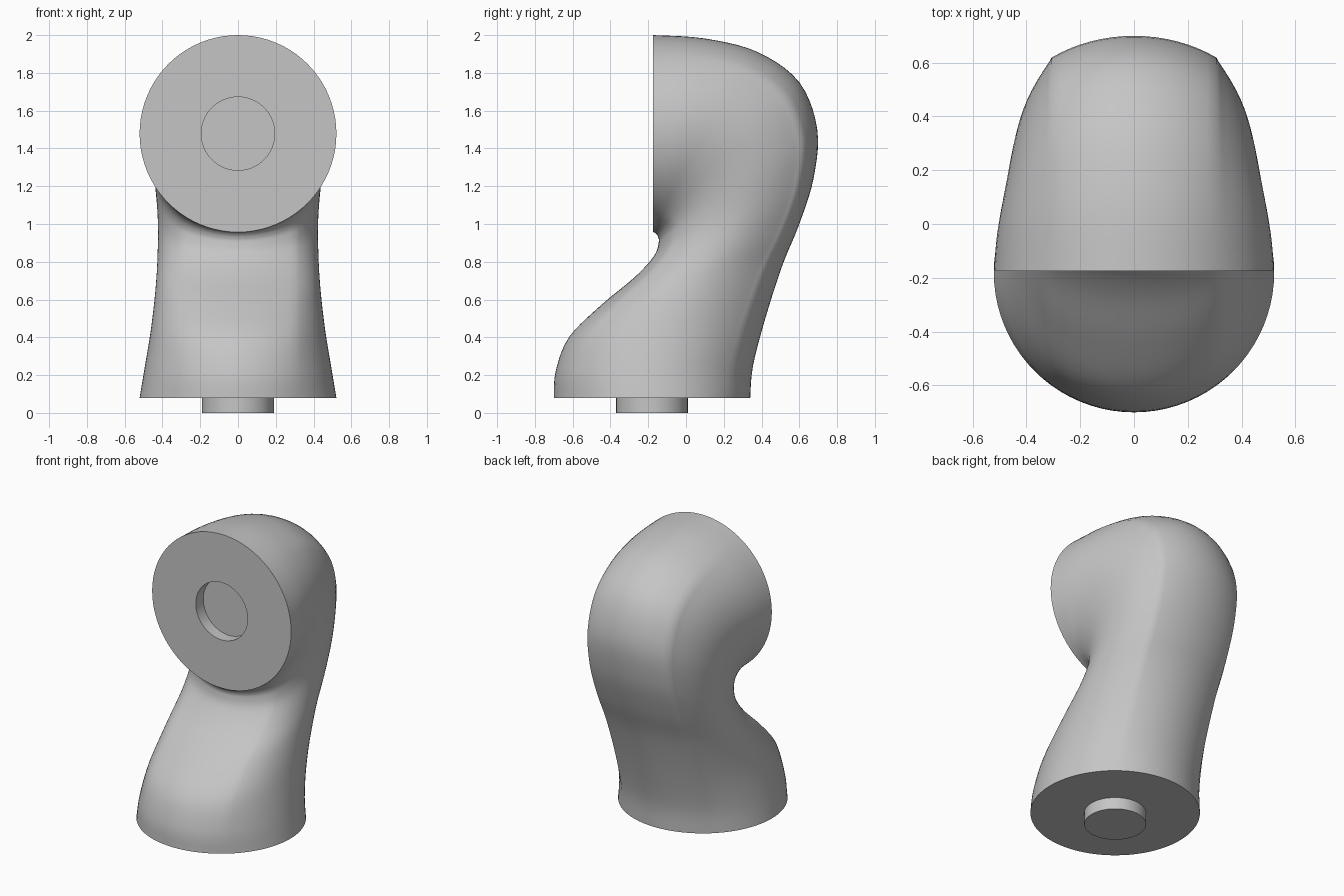
import bpy, bmesh, math
from mathutils import Vector

if "Cube" in bpy.data.objects:
    bpy.data.objects.remove(bpy.data.objects["Cube"], do_unlink=True)

SIDES = 80          # points around each section
STEPS = 5           # loft steps between key sections
R = 0.521           # radius of both end discs
CREASE = math.sin(math.radians(36))

# Key sections: inner y, inner z, outer y, outer z, half width
KEYS = [
    (-0.70, 0.08, 0.34, 0.08, R),
    (-0.69, 0.22, 0.355, 0.25, 0.495),
    (-0.62, 0.40, 0.42, 0.50, 0.46),
    (-0.45, 0.57, 0.51, 0.78, 0.435),
    (-0.27, 0.72, 0.60, 1.00, 0.425),
    (-0.17, 0.83, 0.675, 1.24, 0.425),
    (-0.145, 0.90, 0.695, 1.50, 0.437),
    (-0.147, 0.93, 0.60, 1.75, 0.455),
    (-0.158, 0.948, 0.38, 1.91, 0.48),
    (-0.168, 0.955, 0.10, 1.982, 0.508),
    (-0.175, 0.957, -0.175, 2.0, R),
]


def catmull(a, b, c, d, t):
    return tuple(0.5 * (2 * q + (r - p) * t + (2 * p - 5 * q + 4 * r - s) * t * t
                        + (3 * q - p - 3 * r + s) * t ** 3)
                 for p, q, r, s in zip(a, b, c, d))


def section(key):
    """Round section whose flanks narrow beyond the outer and inner arcs."""
    iy, iz, oy, oz, w = key
    inner, outer = Vector((0, iy, iz)), Vector((0, oy, oz))
    mid, half = (inner + outer) / 2, (outer - inner) / 2
    points = []
    for i in range(SIDES):
        a = 2 * math.pi * i / SIDES
        s, c = math.sin(a), math.cos(a)
        x = R * abs(s)
        if abs(s) > CREASE + 1e-4:
            t = (abs(s) - CREASE) / (1 - CREASE)
            power = 1 + 3 * max(0, R - w) if c > 0 else 1
            x = R * CREASE + (w - R * CREASE) * t ** power
        points.append(mid + half * c + Vector((math.copysign(x, s), 0, 0)))
    return points


def shrink(ring, radius, shift=(0, 0, 0)):
    centre = sum(ring, Vector()) / len(ring)
    return [centre + (p - centre) * (radius / R) + Vector(shift) for p in ring]


# Bent body sections
body = []
last = len(KEYS) - 1
for k in range(last):
    near = [KEYS[max(0, min(last, k + j))] for j in (-1, 0, 1, 2)]
    body += [section(catmull(*near, n / STEPS)) for n in range(STEPS)]
body.append(section(KEYS[last]))

# Peg below the base, socket sunk into the front disc
PEG, SOCKET, DEPTH = 0.19, 0.194, 0.08
rings = [shrink(body[0], PEG, (0, 0, -DEPTH)), shrink(body[0], PEG)] + body
rings += [shrink(body[-1], SOCKET), shrink(body[-1], SOCKET, (0, DEPTH, 0))]

bm = bmesh.new()
loops = [[bm.verts.new(p) for p in ring] for ring in rings]
for lo, hi in zip(loops, loops[1:]):
    for i in range(SIDES):
        j = (i + 1) % SIDES
        bm.faces.new((lo[i], lo[j], hi[j], hi[i]))
bm.faces.new(loops[0])
bm.faces.new(loops[-1])
bmesh.ops.recalc_face_normals(bm, faces=bm.faces)
mesh = bpy.data.meshes.new("bent_limb")
bm.to_mesh(mesh)
bm.free()

limb = bpy.data.objects.new("bent_limb", mesh)
bpy.context.collection.objects.link(limb)

# Plain grey material
grey = bpy.data.materials.new("plain_grey")
grey.use_nodes = True
colour = (0.56, 0.56, 0.56, 1)
grey.diffuse_color = colour
for node in grey.node_tree.nodes:
    if node.type == "BSDF_PRINCIPLED":
        node.inputs["Base Color"].default_value = colour
mesh.materials.append(grey)

bpy.ops.object.select_all(action="DESELECT")
limb.select_set(True)
bpy.context.view_layer.objects.active = limb
bpy.ops.object.shade_smooth_by_angle(angle=math.radians(35))
